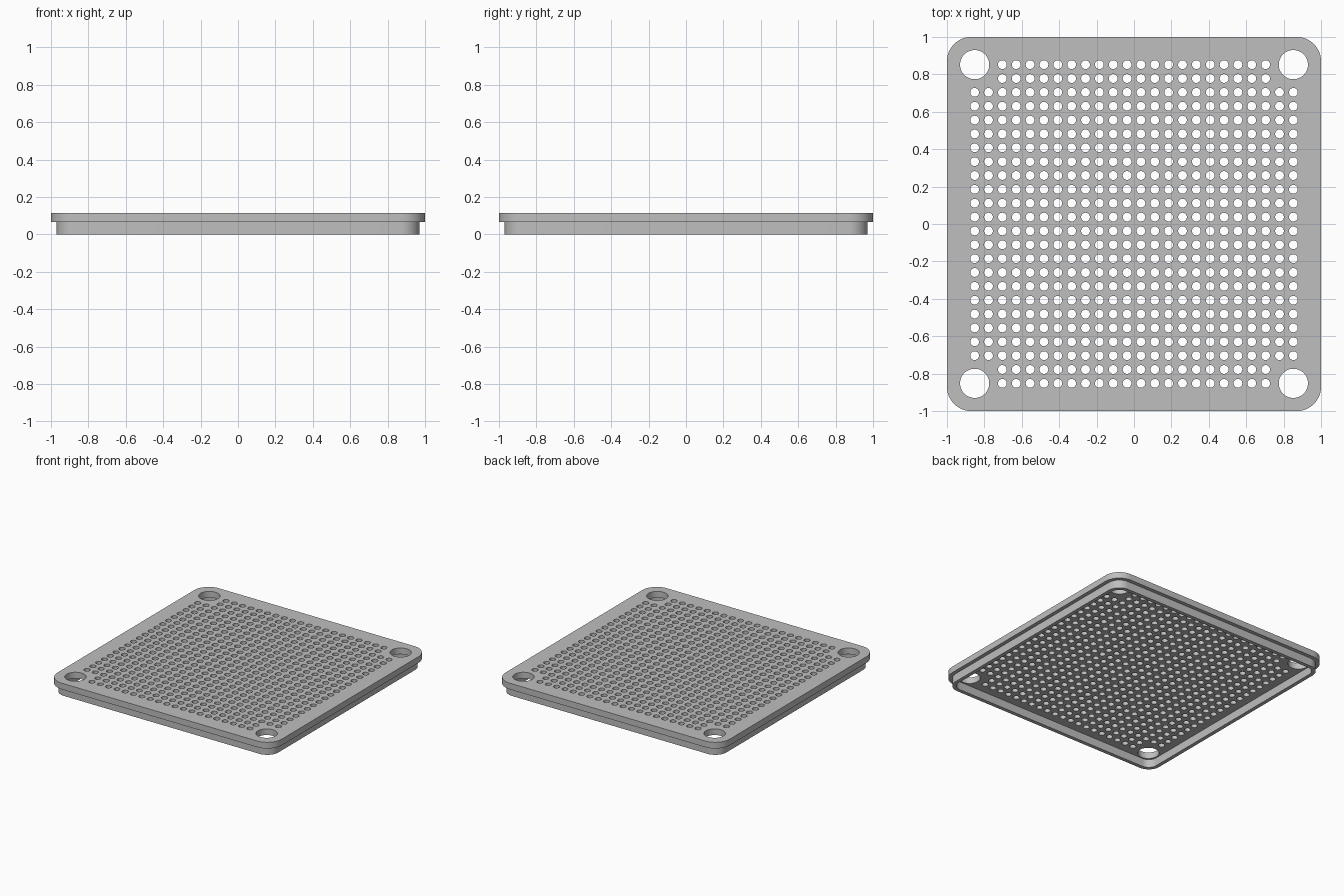
import bpy, bmesh
from math import cos, sin, tau, pi
from mathutils import Vector
from mathutils.geometry import delaunay_2d_cdt

cube = bpy.data.objects.get("Cube")
if cube:
    bpy.data.objects.remove(cube, do_unlink=True)

grey = bpy.data.materials.new("light grey plastic")
grey.use_nodes = True
grey.diffuse_color = (0.52, 0.52, 0.52, 1)
bsdf = next(n for n in grey.node_tree.nodes if n.type == "BSDF_PRINCIPLED")
bsdf.inputs["Base Color"].default_value = grey.diffuse_color


def circle(x, y, radius, sides):
    return [Vector((x + radius * cos(tau * i / sides), y + radius * sin(tau * i / sides)))
            for i in range(sides)]


def rounded_square(half, radius, steps=12):
    c = half - radius
    points = []
    for corner, (sx, sy) in enumerate(((1, 1), (-1, 1), (-1, -1), (1, -1))):
        for i in range(steps + 1):
            a = pi / 2 * (corner + i / steps)
            points.append(Vector((sx * c + radius * cos(a), sy * c + radius * sin(a))))
    return points


def pierced_slab(name, outline, holes, bottom, top):
    """Extrude a convex outline with holes between two heights."""
    points, edges, owner = [], [], []
    for k, loop in enumerate([outline] + holes):
        start, n = len(points), len(loop)
        points += loop
        owner += [k] * n
        edges += [(start + i, start + (i + 1) % n) for i in range(n)]
    coords, _, faces, origin, _, _ = delaunay_2d_cdt(points, edges, [], 0, 1e-5)
    loop_of = [owner[o[0]] if o else 0 for o in origin]

    bm = bmesh.new()
    verts = [bm.verts.new((p.x, p.y, bottom)) for p in coords]
    for f in faces:
        ids = {loop_of[i] for i in f}
        # a triangle lying wholly on one hole's loop is inside that hole
        if len(ids) > 1 or 0 in ids:
            bm.faces.new([verts[i] for i in f])
    result = bmesh.ops.extrude_face_region(bm, geom=bm.faces[:])
    raised = [g for g in result["geom"] if isinstance(g, bmesh.types.BMVert)]
    bmesh.ops.translate(bm, verts=raised, vec=(0, 0, top - bottom))
    bmesh.ops.recalc_face_normals(bm, faces=bm.faces[:])

    mesh = bpy.data.meshes.new(name)
    bm.to_mesh(mesh)
    bm.free()
    mesh.materials.append(grey)
    obj = bpy.data.objects.new(name, mesh)
    bpy.context.collection.objects.link(obj)
    bpy.ops.object.select_all(action="DESELECT")
    obj.select_set(True)
    bpy.context.view_layer.objects.active = obj
    bpy.ops.object.shade_smooth_by_angle()
    return obj


# Hole layout: a square grid with the corners left free for large holes
COUNT, REACH = 24, 0.852
pitch = 2 * REACH / (COUNT - 1)
near_edge = (0, 1, COUNT - 2, COUNT - 1)
holes = [circle(sx * REACH, sy * REACH, 0.078, 48) for sx in (-1, 1) for sy in (-1, 1)]
for i in range(COUNT):
    for j in range(COUNT):
        if not (i in near_edge and j in near_edge):
            holes.append(circle(i * pitch - REACH, j * pitch - REACH, 0.0235, 24))

# Perforated top plate
pierced_slab("perforated_plate", rounded_square(1.0, 0.13), holes, 0.065, 0.115)

# Thin lip standing in from the plate edge
pierced_slab("lower_rim", rounded_square(0.97, 0.10), [rounded_square(0.94, 0.07)], 0, 0.065)
